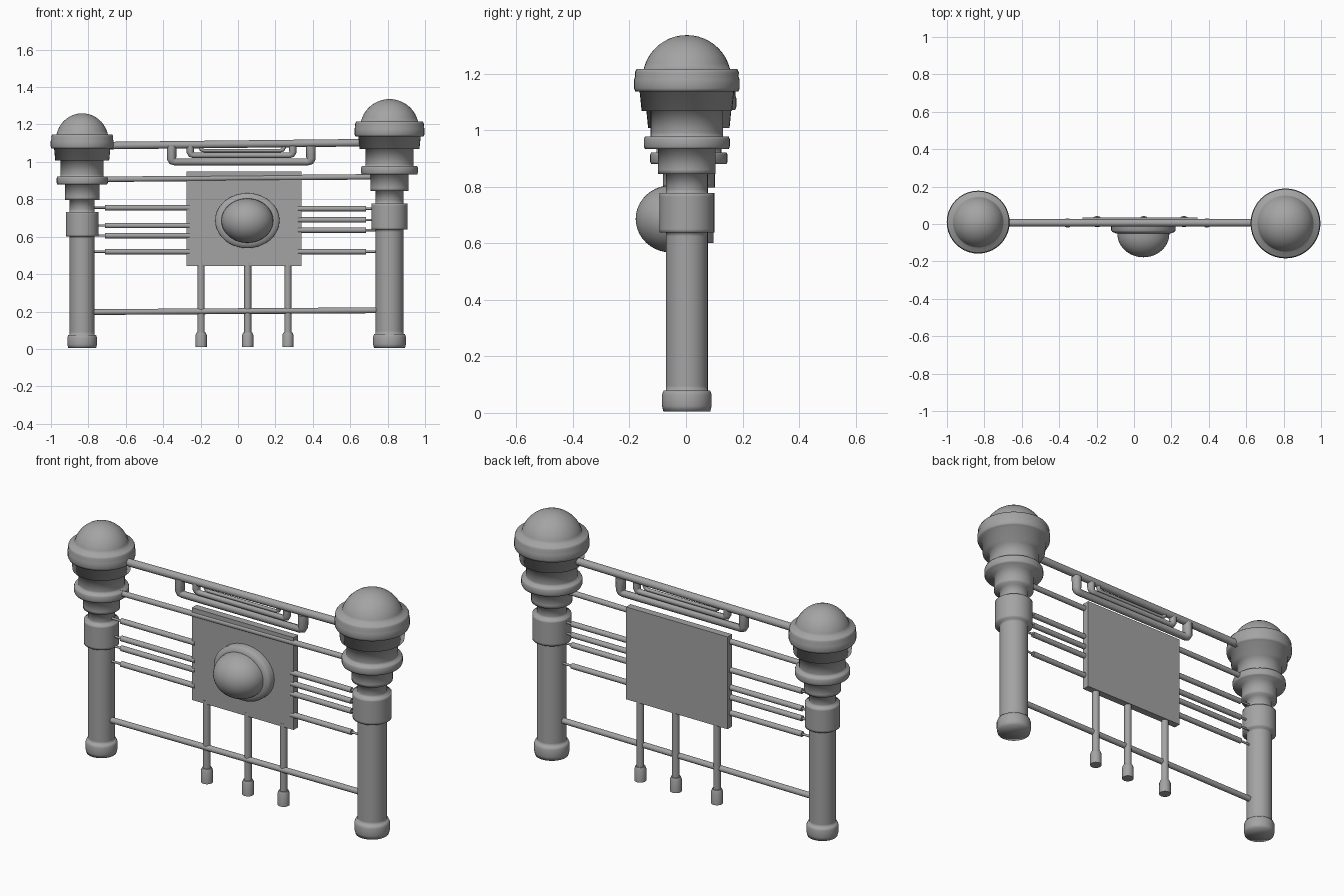
import bpy, bmesh, math
from mathutils import Vector, Matrix

if "Cube" in bpy.data.objects:
    bpy.data.objects.remove(bpy.data.objects["Cube"])

# Dark grey metal shared by every part
metal = bpy.data.materials.new("dark_metal")
metal.diffuse_color = (.37, .37, .37, 1)
metal.use_nodes = True
metal.node_tree.nodes["Principled BSDF"].inputs["Base Color"].default_value = metal.diffuse_color


def finish(bm, name, angle=35):
    bmesh.ops.remove_doubles(bm, verts=bm.verts, dist=1e-5)
    bmesh.ops.recalc_face_normals(bm, faces=bm.faces)
    me = bpy.data.meshes.new(name)
    bm.to_mesh(me)
    bm.free()
    me.materials.append(metal)
    ob = bpy.data.objects.new(name, me)
    bpy.context.collection.objects.link(ob)
    bpy.ops.object.select_all(action='DESELECT')
    bpy.context.view_layer.objects.active = ob
    ob.select_set(True)
    bpy.ops.object.shade_smooth_by_angle(angle=math.radians(angle))
    return ob


def lathe(name, profile, matrix, sides=32, angle=35):
    """Spin (radius, height) points around local z, then place."""
    bm = bmesh.new()
    vs = [bm.verts.new((r, 0, z)) for r, z in profile]
    es = [bm.edges.new(p) for p in zip(vs, vs[1:])]
    bmesh.ops.spin(bm, geom=vs + es, cent=(0, 0, 0), axis=(0, 0, 1),
                   angle=math.tau, steps=sides, use_duplicate=False)
    bmesh.ops.transform(bm, matrix=matrix, verts=bm.verts)
    return finish(bm, name, angle)


def rod(name, a, b, profile, sides=16):
    """Lathe a profile of (radius, fraction of length) from a to b."""
    a, b = Vector(a), Vector(b)
    d = b - a
    m = Matrix.Translation(a) @ d.to_track_quat('Z', 'Y').to_matrix().to_4x4()
    pts = [(r, t * d.length) for r, t in profile]
    return lathe(name, [(0, pts[0][1])] + pts + [(0, pts[-1][1])], m, sides)


def plain(r):
    return [(r, 0), (r, 1)]


def dome(r, h, z0, start=0.0, n=10):
    """Quarter ellipse profile from rim to apex."""
    return [(r * math.cos(a), z0 + h * math.sin(a)) for a in
            [start + (math.pi / 2 - start) * i / n for i in range(n)]] + [(0, z0 + h)]


# Gate posts: one turned profile, softly shaded, the left post slightly smaller
post = [(0, .005), (.083, .005), (.088, .025), (.088, .065), (.082, .08), (.074, .08),
        (.074, .095), (.074, .625), (.074, .638), (.097, .638), (.097, .65),
        (.097, .765), (.097, .777), (.074, .777), (.074, .79), (.074, .845),
        (.102, .845), (.102, .86), (.102, .933), (.148, .933), (.152, .942), (.152, .968),
        (.148, .977), (.128, .977), (.128, .99), (.128, 1.068), (.16, 1.068), (.167, 1.136),
        (.182, 1.136), (.187, 1.148), (.187, 1.178), (.183, 1.19), (.184, 1.205),
        (.178, 1.216)] + dome(.157, .156, 1.18, .23)
for side, x, y, s, h in (("left", -.833, .01, .9, .943), ("right", .81, .003, 1, 1)):
    lathe(side + "_post", post, Matrix.Translation((x, y, 0)) @ Matrix.Diagonal((s, s, h, 1)),
          40, 100)

# Long rails between the posts
Y = .006
for name, za, zb, r in (("top_rail", 1.086, 1.104, .02), ("upper_rail", .906, .921, .0145),
                        ("bottom_rail", .197, .207, .0155)):
    rod(name, (-.81, Y, za), (.79, Y, zb), plain(r))

# Short side rods with thin pins at the post end
for side, x_in, x_mid, x_end, heights in (
        ("left", -.26, -.71, -.78, (.755, .66, .606, .52)),
        ("right", .32, .685, .755, (.75, .69, .635, .52))):
    f = (x_mid - x_in) / (x_end - x_in)
    for i, z in enumerate(heights):
        rod(f"{side}_rod_{i}", (x_in, Y, z), (x_end, Y, z),
            [(.0145, 0), (.0145, f), (.006, f), (.006, 1)], 12)

# Central panel
bm = bmesh.new()
bmesh.ops.create_cube(bm, size=1, matrix=Matrix.Translation((.031, .0165, .695))
                      @ Matrix.Diagonal((.615, .039, .505, 1)))
finish(bm, "panel")

# Oval boss on the panel front: flared rim and dome
boss = [(0, -.005), (.172, -.005), (.172, .034), (.166, .043), (.141, .052)] + dome(.139, .126, .052)
lathe("panel_boss", boss, Matrix.Translation((.05, 0, .686)) @ Matrix.Rotation(math.pi / 2, 4, 'X')
      @ Matrix.Diagonal((1, .855, 1, 1)), 40, 70)

# Panel legs with wider feet
for i, x in enumerate((-.197, .052, .267)):
    rod(f"panel_leg_{i}", (x, .013, .01), (x, .013, .46),
        [(.03, 0), (.03, .14), (.024, .175), (.019, .175), (.019, 1)])

# Nested hanging U-shaped pipes under the top rail, thicker at the hangers
for i, (xa, xb, z, r) in enumerate(((-.355, .39, 1.0, .019), (-.255, .293, 1.035, .015),
                                    (-.2, .245, 1.06, .009))):
    cu = bpy.data.curves.new(f"hanging_pipe_{i}", 'CURVE')
    cu.dimensions = '3D'
    cu.bevel_depth = r
    cu.bevel_resolution = 3
    cu.use_fill_caps = True
    cu.materials.append(metal)
    c = .018
    pts = [(xa, 1.085), (xa, z + c), (xa + c * .3, z + c * .3), (xa + c, z),
           (xb - c, z), (xb - c * .3, z + c * .3), (xb, z + c), (xb, 1.085)]
    sp = cu.splines.new('POLY')
    sp.points.add(len(pts) - 1)
    for p, (x, zz), w in zip(sp.points, pts, (1.35, 1.35, 1.2, 1, 1, 1.2, 1.35, 1.35)):
        p.co = (x, Y, zz, 1)
        p.radius = w
    sp.use_smooth = True
    bpy.context.collection.objects.link(bpy.data.objects.new(cu.name, cu))
